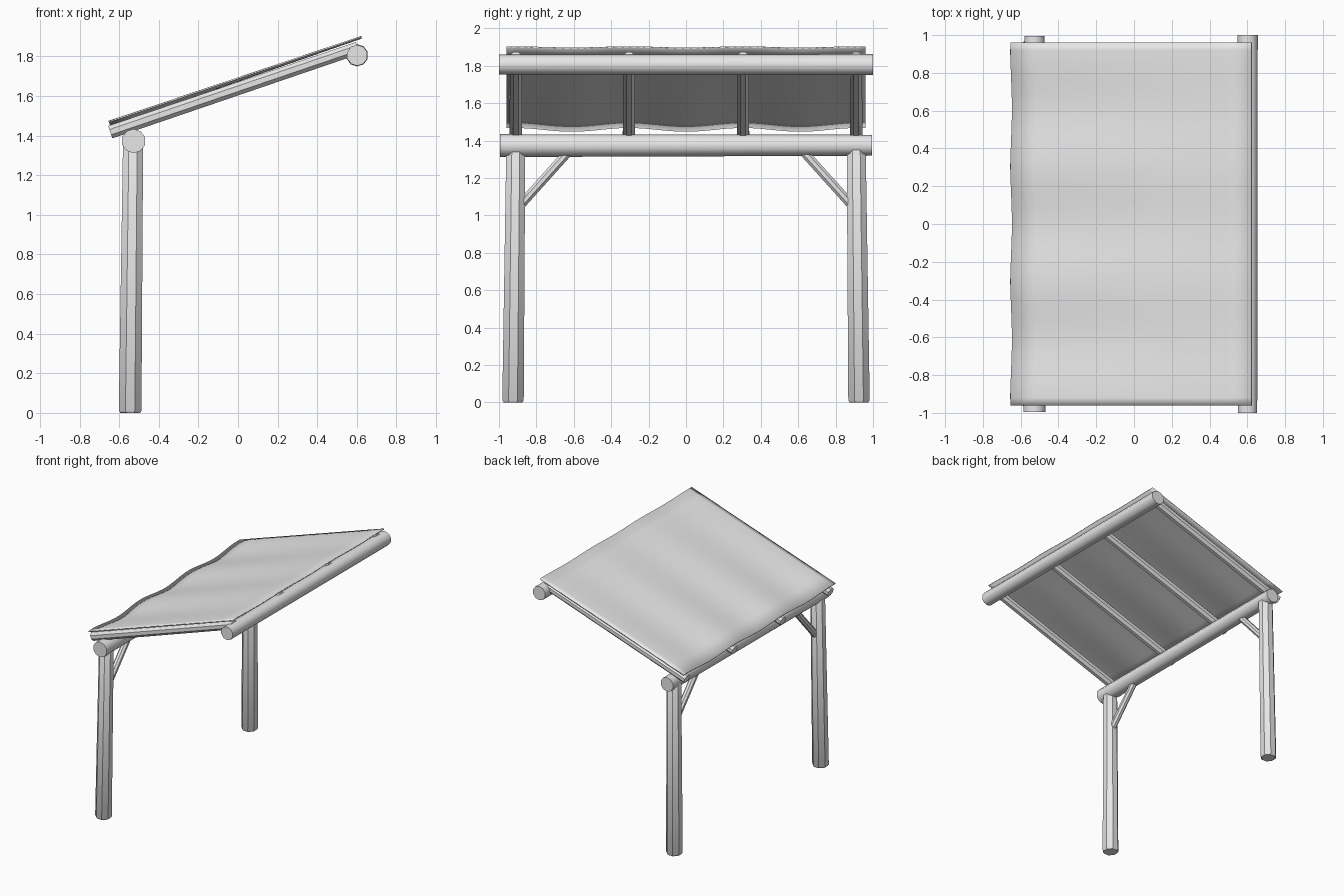
import bpy, bmesh, math
from mathutils import Vector

if "Cube" in bpy.data.objects:
    bpy.data.objects.remove(bpy.data.objects["Cube"])

grey = bpy.data.materials.new("light_grey")
grey.diffuse_color = (0.8, 0.8, 0.8, 1)
grey.use_nodes = True
grey.node_tree.nodes["Principled BSDF"].inputs["Base Color"].default_value = grey.diffuse_color


def finish(name, bm):
    mesh = bpy.data.meshes.new(name)
    bmesh.ops.recalc_face_normals(bm, faces=bm.faces)
    bm.to_mesh(mesh)
    bm.free()
    ob = bpy.data.objects.new(name, mesh)
    bpy.context.collection.objects.link(ob)
    mesh.materials.append(grey)
    bpy.ops.object.select_all(action='DESELECT')
    ob.select_set(True)
    bpy.context.view_layer.objects.active = ob
    bpy.ops.object.shade_smooth_by_angle(angle=math.radians(38))
    return ob


def log(name, a, b, r1, r2, sides, chamfer=0.0):
    """Tapered round timber from a to b, with optional chamfered ends."""
    a, b = Vector(a), Vector(b)
    axis = (b - a).normalized()
    turn = axis.to_track_quat('Z', 'Y')
    length = (b - a).length
    rings = [(0, r1), (length, r2)]
    if chamfer:
        rings = [(0, r1 - chamfer), (chamfer * 1.5, r1),
                 (length - chamfer * 1.5, r2), (length, r2 - chamfer)]
    bm = bmesh.new()
    loops = []
    for d, r in rings:
        loops.append([bm.verts.new(a + turn @ Vector((
            r * math.cos(math.tau * (i + .5) / sides),
            r * math.sin(math.tau * (i + .5) / sides), d))) for i in range(sides)])
    for lo, hi in zip(loops, loops[1:]):
        for i in range(sides):
            j = (i + 1) % sides
            bm.faces.new((lo[i], lo[j], hi[j], hi[i]))
    bm.faces.new(loops[0][::-1])
    bm.faces.new(loops[-1])
    return finish(name, bm)


# Posts and diagonal braces on both ends
for s, side in ((-1, "front"), (1, "back")):
    log(side + "_post", (-0.545, s * 0.925, 0), (-0.53, s * 0.91, 1.37),
        0.062, 0.055, 8, 0.008)
    log(side + "_brace", (-0.53, s * 0.885, 1.055), (-0.53, s * 0.615, 1.355),
        0.026, 0.026, 8)

# Horizontal beams
log("lower_beam", (-0.527, -0.995, 1.373), (-0.527, 0.995, 1.375), 0.061, 0.056, 10)
log("upper_beam", (0.602, -1.0, 1.806), (0.602, 1.0, 1.806), 0.053, 0.056, 10)

# Sloping rafters
for i, y in enumerate((-0.91, -0.305, 0.305, 0.91)):
    log("rafter_%d" % (i + 1), (-0.645, y, 1.418), (0.605, y, 1.843), 0.036, 0.034, 8)

# Thin roof sheet that sags between the rafters
NX, NY = 10, 48
bm = bmesh.new()
grid = []
for i in range(NX + 1):
    t = i / NX
    row = []
    for j in range(NY + 1):
        y = -0.96 + 1.92 * j / NY
        sag = (0.010 - 0.007 * t) * (math.cos(math.tau * y / 0.61 - math.pi) - 0.4)
        row.append(bm.verts.new((-0.652 - 0.4 * sag * (1 - t) + 1.274 * t, y,
                                 1.469 + 0.433 * t + sag)))
    grid.append(row)
for i in range(NX):
    for j in range(NY):
        bm.faces.new((grid[i][j], grid[i + 1][j], grid[i + 1][j + 1], grid[i][j + 1]))
sheet = finish("roof_sheet", bm)
solid = sheet.modifiers.new("thickness", 'SOLIDIFY')
solid.thickness = 0.008
solid.offset = -1
